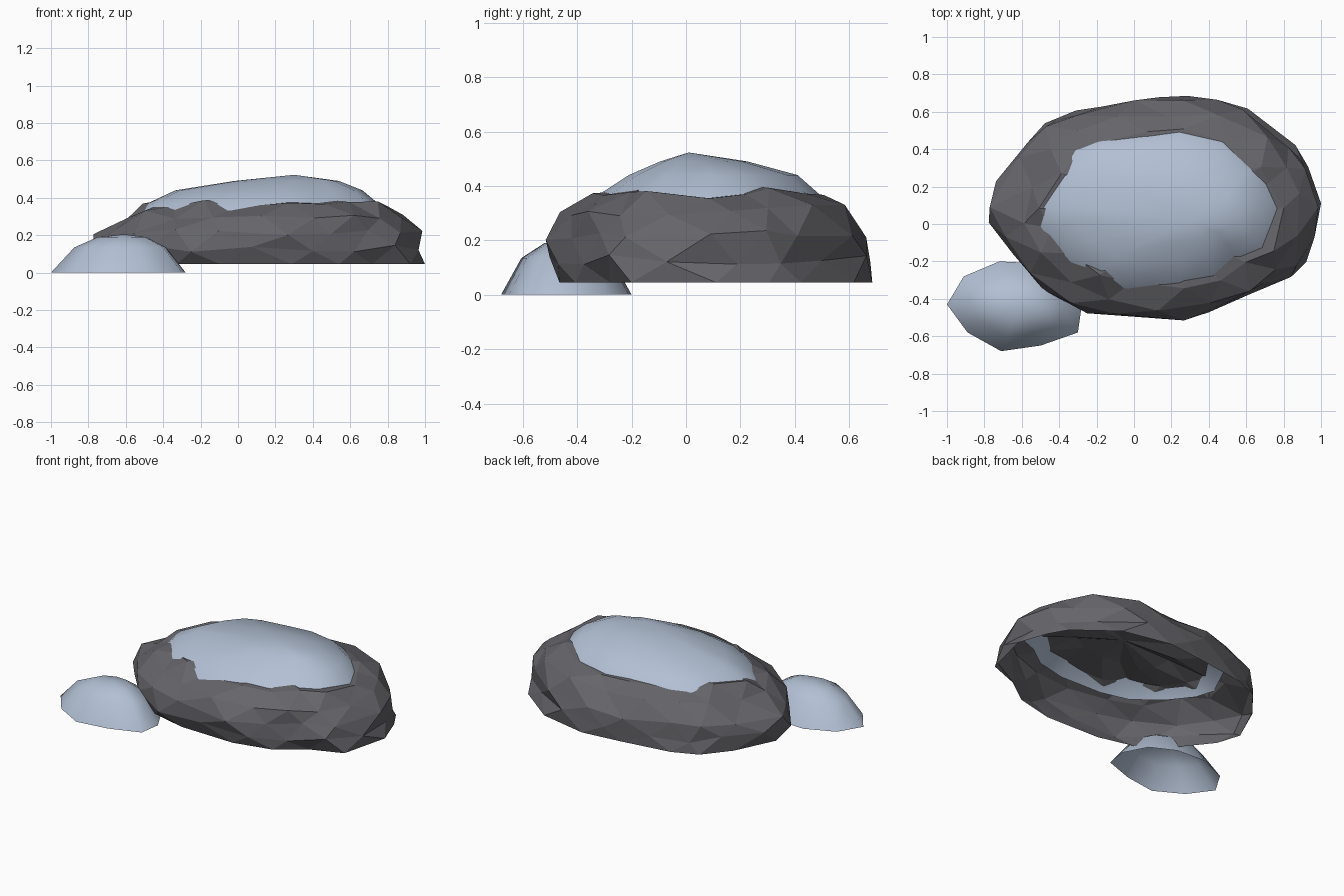
import bpy, bmesh, random
from mathutils import Vector

if "Cube" in bpy.data.objects:
    bpy.data.objects.remove(bpy.data.objects["Cube"])

random.seed(4)


def material(name, rgb):
    m = bpy.data.materials.new(name)
    m.diffuse_color = (*rgb, 1)
    m.use_nodes = True
    m.node_tree.nodes["Principled BSDF"].inputs["Base Color"].default_value = m.diffuse_color
    return m


def dome(name, outline, levels, tip, mat, stagger=False, jitter=0.0, smooth=False):
    """Stack rings (z, centre x, centre y, half x, half y) of one outline, open below."""
    xs, ys = [p[0] for p in outline], [p[1] for p in outline]
    mid = Vector(((min(xs) + max(xs)) / 2, (min(ys) + max(ys)) / 2))
    hx, hy = (max(xs) - min(xs)) / 2, (max(ys) - min(ys)) / 2
    unit = [Vector(((x - mid.x) / hx, (y - mid.y) / hy)) for x, y in outline]
    n = len(unit)
    bm = bmesh.new()
    rings = []
    for k, (z, cx, cy, rx, ry) in enumerate(levels):
        ring = []
        for i in range(n):
            p = unit[i]
            if stagger and k % 2:
                p = (unit[i] + unit[(i + 1) % n]) / 2 * 1.015
            s, dz = 1.0, 0.0
            if k > 0:
                s += random.uniform(-1, 0.5) * jitter
                dz = random.uniform(-1, 1) * jitter * 0.45
            ring.append(bm.verts.new((cx + rx * p.x * s, cy + ry * p.y * s, z + dz)))
        rings.append(ring)
    for k, (a, b) in enumerate(zip(rings, rings[1:])):
        for i in range(n):
            j = (i + 1) % n
            if not stagger:
                bm.faces.new((a[i], a[j], b[j], b[i]))
            elif k % 2 == 0:
                bm.faces.new((a[i], a[j], b[i]))
                bm.faces.new((a[j], b[j], b[i]))
            else:
                bm.faces.new((a[i], b[j], b[i]))
                bm.faces.new((a[i], a[j], b[j]))
    top = bm.verts.new(tip)
    for i in range(n):
        bm.faces.new((rings[-1][i], rings[-1][(i + 1) % n], top))
    for f in bm.faces:
        f.smooth = smooth
    me = bpy.data.meshes.new(name)
    bm.to_mesh(me)
    bm.free()
    me.materials.append(mat)
    ob = bpy.data.objects.new(name, me)
    bpy.context.collection.objects.link(ob)
    return ob


stone = material("dark stone", (0.13, 0.13, 0.145))
white = material("cold snow", (0.45, 0.53, 0.66))

# plan outline shared by the boulder and its snow cap, counter-clockwise
plan = [(1.0, 0.1), (0.93, 0.3), (0.86, 0.42), (0.6, 0.62), (0.27, 0.69), (0.0, 0.66),
        (-0.34, 0.61), (-0.51, 0.54), (-0.65, 0.37), (-0.78, 0.1), (-0.73, -0.06),
        (-0.58, -0.25), (-0.36, -0.42), (-0.12, -0.48), (0.27, -0.49), (0.53, -0.43),
        (0.71, -0.3), (0.92, -0.22)]

# faceted boulder
dome("boulder", plan,
     [(0.045, 0.13, 0.11, 0.87, 0.575),
      (0.13, 0.11, 0.09, 0.89, 0.59),
      (0.22, 0.11, 0.09, 0.86, 0.595),
      (0.31, 0.16, 0.075, 0.77, 0.53),
      (0.37, 0.15, 0.085, 0.65, 0.42),
      (0.385, 0.15, 0.085, 0.38, 0.23)],
     (0.15, 0.08, 0.39), stone, stagger=True, jitter=0.05)

# smooth snow cap, its skirt sinking into the boulder
dome("snow_cap", plan,
     [(0.30, 0.13, 0.08, 0.69, 0.46),
      (0.365, 0.13, 0.085, 0.625, 0.41),
      (0.44, 0.165, 0.10, 0.50, 0.31),
      (0.49, 0.26, 0.065, 0.28, 0.16)],
     (0.3, 0.01, 0.523), white, smooth=True)

# small snow mound beside the boulder
mound_plan = [(-0.28, -0.44), (-0.36, -0.29), (-0.52, -0.21), (-0.72, -0.2), (-0.91, -0.28),
              (-1.0, -0.43), (-0.89, -0.58), (-0.71, -0.68), (-0.5, -0.65), (-0.3, -0.58)]
dome("snow_mound", mound_plan,
     [(0.0, -0.64, -0.44, 0.36, 0.24),
      (0.135, -0.63, -0.44, 0.245, 0.165),
      (0.19, -0.62, -0.435, 0.13, 0.085)],
     (-0.61, -0.43, 0.205), white, smooth=True)
